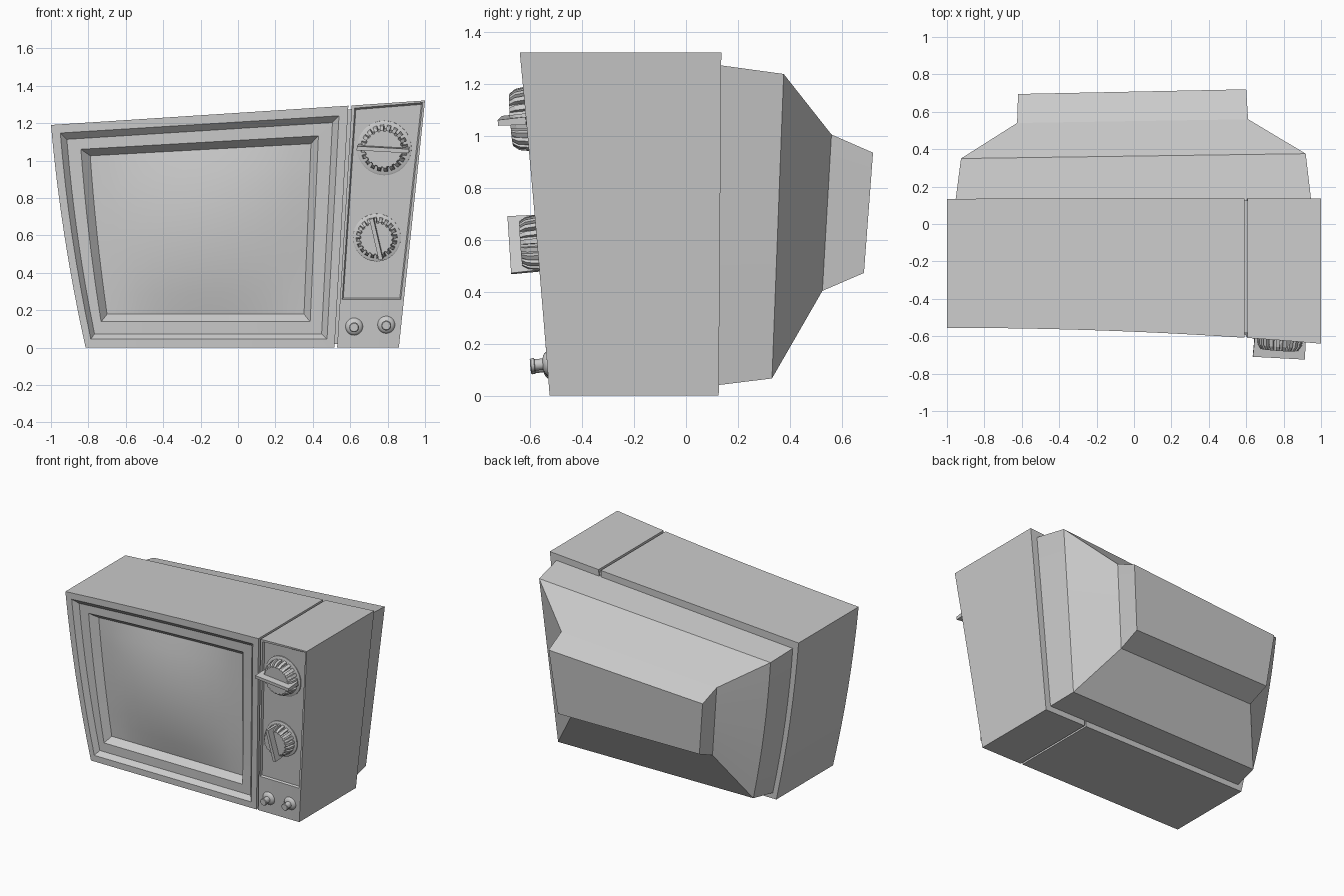
import bpy, bmesh, math
from mathutils import Vector, Matrix

if "Cube" in bpy.data.objects:
    bpy.data.objects.remove(bpy.data.objects["Cube"])

NU, NV = 12, 8      # segments along a loop's horizontal and vertical edges


def lean(x):
    return 0.025 + 0.0155 * (x + 1) ** 2


def face_y(x, z):
    """Front of the set: straight at the base, leaning further forward to the upper right."""
    return -0.525 - z * lean(x)


def corner_mix(q, u, v, bulge=0.0):
    """Point inside four corners (top left, top right, bottom right, bottom left)."""
    tl, tr, br, bl = [Vector(c) for c in q]
    p = bl.lerp(br, u).lerp(tl.lerp(tr, u), v)
    p.x -= bulge * (1 - u) * 4 * v * (1 - v)
    return p


def ring_uv(nu, nv):
    return ([(i / nu, 0) for i in range(nu)] + [(1, i / nv) for i in range(nv)] +
            [(1 - i / nu, 1) for i in range(nu)] + [(0, 1 - i / nv) for i in range(nv)])


def xz(q):
    return [(x, 0, z) for x, z in q]


def front_loop(q, depth, bulge=0.0):
    pts = [corner_mix(xz(q), u, v, bulge) for u, v in ring_uv(NU, NV)]
    return [Vector((p.x, face_y(p.x, p.z) + depth, p.z)) for p in pts]


def back_loop(q, bulge=0.0, inset=0.0):
    pts = [corner_mix(xz(q), u, v, bulge) for u, v in ring_uv(NU, NV)]
    return [Vector((p.x, 0.126 + 0.0075 * p.z - inset, p.z)) for p in pts]


def finish(name, bm, matrix=None, angle=None):
    mesh = bpy.data.meshes.new(name)
    bm.to_mesh(mesh)
    bm.free()
    ob = bpy.data.objects.new(name, mesh)
    bpy.context.collection.objects.link(ob)
    if matrix:
        ob.matrix_world = matrix
    if angle:
        bpy.ops.object.select_all(action='DESELECT')
        ob.select_set(True)
        bpy.context.view_layer.objects.active = ob
        bpy.ops.object.shade_smooth_by_angle(angle=math.radians(angle))
    return ob


def loft(name, loops, cap_end=True, matrix=None, angle=None):
    bm = bmesh.new()
    rows = [[bm.verts.new(p) for p in loop] for loop in loops]
    n = len(rows[0])
    for a, b in zip(rows, rows[1:]):
        for i in range(n):
            j = (i + 1) % n
            bm.faces.new((a[i], a[j], b[j], b[i]))
    bm.faces.new(rows[0][::-1])
    if cap_end:
        bm.faces.new(rows[-1])
    return finish(name, bm, matrix, angle)


# Main cabinet with stepped bezel
cab = [(-1, 1.19), (0.59, 1.293), (0.516, 0), (-0.815, 0)]
rim = [(-0.95, 1.147), (0.54, 1.239), (0.476, 0.045), (-0.787, 0.045)]
rim_in = [(-0.915, 1.113), (0.505, 1.203), (0.447, 0.073), (-0.767, 0.073)]
mask = [(-0.84, 1.06), (0.43, 1.132), (0.386, 0.138), (-0.732, 0.138)]
glass = [(-0.79, 1.025), (0.39, 1.09), (0.353, 0.178), (-0.70, 0.178)]
GLASS_DEPTH = 0.08
loft("cabinet", [back_loop(cab, 0.02), front_loop(cab, 0, 0.02), front_loop(rim, 0, 0.018),
                 front_loop(rim_in, 0.035, 0.016), front_loop(mask, 0.035, 0.01),
                 front_loop(glass, GLASS_DEPTH, 0.008)], cap_end=False, angle=20)

# Domed picture screen
bm = bmesh.new()
grid = []
for j in range(NV + 1):
    row = []
    for i in range(NU + 1):
        u, v = i / NU, j / NV
        p = corner_mix(xz(glass), u, v, 0.008)
        dome = 0.055 * (1 - (2 * u - 1) ** 2) * (1 - (2 * v - 1) ** 2)
        row.append(bm.verts.new((p.x, face_y(p.x, p.z) + GLASS_DEPTH - dome, p.z)))
    grid.append(row)
for j in range(NV):
    for i in range(NU):
        bm.faces.new((grid[j][i], grid[j][i + 1], grid[j + 1][i + 1], grid[j + 1][i]))
finish("screen", bm, angle=40)

# Control column with recessed panel
col = [(0.608, 1.294), (1, 1.321), (0.86, 0), (0.53, 0)]
pan = [(0.624, 1.28), (0.988, 1.31), (0.871, 0.258), (0.557, 0.258)]
pan_in = [(0.63, 1.272), (0.98, 1.30), (0.865, 0.264), (0.563, 0.264)]
loft("control_column", [back_loop(col), front_loop(col, 0), front_loop(pan, 0),
                        front_loop(pan_in, 0.015)], angle=20)

# Filler behind the groove between cabinet and column
mid = [(0.56, 1.272), (0.64, 1.276), (0.57, 0.02), (0.48, 0.02)]
loft("groove_filler", [back_loop(mid, 0, 0.01), front_loop(mid, 0.025)])

# Stepped back cover, from the tail forward
cover = [
    ([(-0.62, 0.695, 0.86), (0.60, 0.72, 0.935), (0.55, 0.685, 0.472), (-0.575, 0.668, 0.472)], 0),
    ([(-0.625, 0.54, 0.92), (0.61, 0.56, 1.005), (0.55, 0.525, 0.403), (-0.57, 0.51, 0.403)], 0),
    ([(-0.925, 0.35, 1.11), (0.918, 0.376, 1.238), (0.797, 0.331, 0.066), (-0.76, 0.312, 0.066)], 0.018),
    ([(-0.955, 0.12, 1.14), (0.948, 0.12, 1.273), (0.823, 0.12, 0.04), (-0.787, 0.12, 0.04)], 0.02)]
loft("back_cover", [[corner_mix(q, u, v, b) for u, v in ring_uv(1, NV)] for q, b in cover])


# Knobs are built along local z and seated square on the front
def seat(x, z, depth=0.0):
    n = Vector((-0.031 * z * (x + 1), -1, -lean(x))).normalized()
    ax = (Vector((1, 0, 0)) - n * n.x).normalized()
    rot = Matrix((ax, n.cross(ax), n)).transposed().to_4x4()
    return Matrix.Translation((x, face_y(x, z) + depth, z)) @ rot


def circle(r, h, n=32):
    return [Vector((r * math.cos(math.tau * i / n), r * math.sin(math.tau * i / n), h)) for i in range(n)]


def gear(r, h, notch, teeth=20):
    pts = []
    for i in range(teeth):
        for step, k in ((0, r), (0.55, r), (0.6, r - notch), (0.95, r - notch)):
            a = math.tau * (i + step) / teeth
            pts.append(Vector((k * math.cos(a), k * math.sin(a), h)))
    return pts


def bar(length, thick, h, spin):
    m = Matrix.Rotation(math.radians(spin), 3, 'Z')
    return [m @ Vector((sx * length / 2, sy * thick / 2, h))
            for sx, sy in ((-1, -1), (1, -1), (1, 1), (-1, 1))]


for name, x, z, r, spin, length in (("upper_dial", 0.782, 1.067, 0.146, -3, 0.28),
                                    ("lower_dial", 0.742, 0.588, 0.128, -77, 0.225)):
    m = seat(x, z, 0.015)
    loft(name + "_flange", [circle(r, -0.005), circle(r, 0.008), circle(r - 0.008, 0.012)],
         matrix=m, angle=30)
    k = r * 0.87
    loft(name + "_knob", [gear(k, 0.005, 0.022), gear(k * 0.93, 0.06, 0.017),
                          gear(k * 0.8, 0.083, 0.006)], matrix=m)
    loft(name + "_handle", [bar(length * 0.97, 0.03, 0.02, spin),
                            bar(length, 0.022, 0.128, spin)], matrix=m)

# Small push knobs at the bottom of the column
for name, x, z in (("left_push_knob", 0.621, 0.112), ("right_push_knob", 0.793, 0.122)):
    prof = [(0.048, -0.005), (0.046, 0.003), (0.036, 0.012), (0.022, 0.017),
            (0.022, 0.048), (0.026, 0.05), (0.026, 0.062), (0.022, 0.066)]
    loft(name, [circle(r, h, 20) for r, h in prof], matrix=seat(x, z), angle=35)
